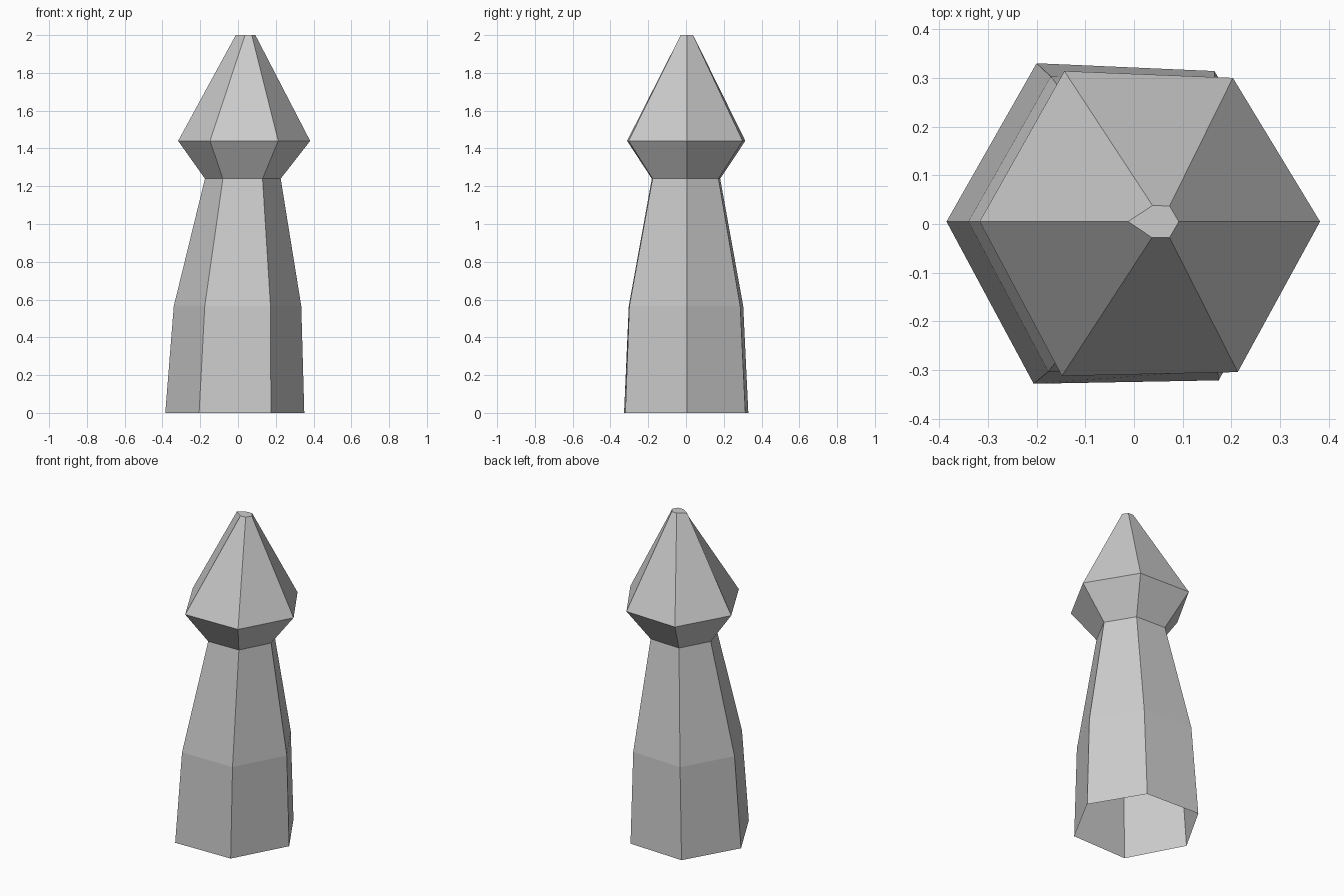
import bpy, bmesh

# Hexagonal rings, bottom to top: height, then corner points
# (left, front left, front right, right, back right, back left)
rings = [
    (0.00, [(-0.385, .005), (-0.206, -.328), (0.174, -.321), (0.351, .005), (0.165, .314), (-0.20, .330)]),
    (0.565, [(-0.340, .005), (-0.176, -.303), (0.172, -.300), (0.335, .005), (0.165, .287), (-0.171, .303)]),
    (1.24, [(-0.175, .005), (-0.080, -.181), (0.130, -.177), (0.226, .005), (0.125, .172), (-0.078, .181)]),
    (1.44, [(-0.317, .005), (-0.148, -.312), (0.213, -.304), (0.382, .005), (0.203, .300), (-0.143, .314)]),
    (2.00, [(-0.012, .005), (0.037, -.028), (0.073, -.028), (0.092, .005), (0.073, .037), (0.038, .038)]),
]


def loft(name, sections, cap_top=False):
    """Skin flat faces between rings, leaving the bottom open."""
    bm = bmesh.new()
    loops = [[bm.verts.new((x, y, z)) for x, y in pts] for z, pts in sections]
    for low, high in zip(loops, loops[1:]):
        for i in range(6):
            j = (i + 1) % 6
            bm.faces.new((low[i], low[j], high[j], high[i]))
    if cap_top:
        bm.faces.new(loops[-1])
    mesh = bpy.data.meshes.new(name)
    bm.to_mesh(mesh)
    bm.free()
    obj = bpy.data.objects.new(name, mesh)
    bpy.context.collection.objects.link(obj)
    return obj


# Tapered shaft, hollow and open underneath
loft("shaft", rings[:3])
# Flared collar and pointed cap with a tiny flat tip
loft("pointed_head", rings[2:], cap_top=True)
